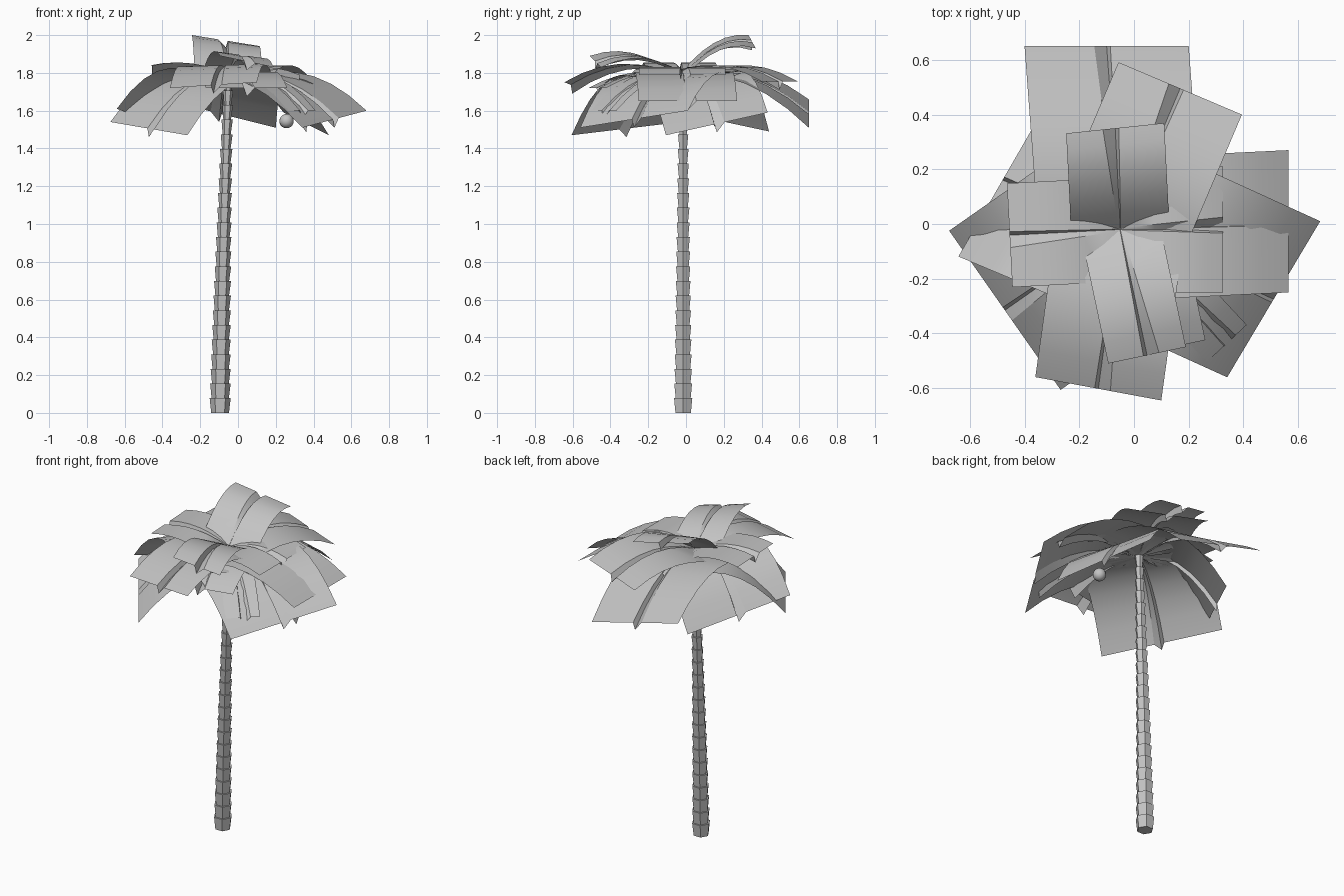
import bpy, bmesh
from math import sin, cos, pi, radians
from mathutils import Vector

old = bpy.data.objects.get("Cube")
if old:
    bpy.data.objects.remove(old)

grey = bpy.data.materials.new("plain_grey")
grey.use_nodes = True
grey.diffuse_color = (0.55, 0.55, 0.55, 1)
grey.node_tree.nodes["Principled BSDF"].inputs["Base Color"].default_value = grey.diffuse_color

CROWN = Vector((-0.05, -0.02, 1.785))


def finish(bm, name, smooth=None):
    mesh = bpy.data.meshes.new(name)
    bm.to_mesh(mesh)
    bm.free()
    mesh.materials.append(grey)
    obj = bpy.data.objects.new(name, mesh)
    bpy.context.collection.objects.link(obj)
    if smooth:
        bpy.ops.object.select_all(action='DESELECT')
        obj.select_set(True)
        bpy.context.view_layer.objects.active = obj
        bpy.ops.object.shade_smooth_by_angle(angle=radians(smooth))
    return obj


# Trunk: a leaning stack of six-sided cups that flare upward
def trunk(segments=23, sides=6):
    bm = bmesh.new()
    rings = []
    for i in range(segments):
        for step, inset in ((0, 0.010), (1, 0)):
            t = (i + step) / segments
            r = 0.057 - 0.031 * t - inset
            x = -0.095 + 0.045 * t ** 1.3
            rings.append([bm.verts.new((x + r * cos(2 * pi * k / sides),
                                        -0.015 + r * sin(2 * pi * k / sides),
                                        CROWN.z * t)) for k in range(sides)])
    for a, b in zip(rings, rings[1:]):
        for k in range(sides):
            n = (k + 1) % sides
            bm.faces.new((a[k], a[n], b[n], b[k]))
    bm.faces.new(rings[0][::-1])
    bm.faces.new(rings[-1])
    return finish(bm, "trunk")


# Frond: a broad arched card with a folded groove that widens toward the tip
def frond(name, angle, length, half, z_mid, z_tip, roll=0.0, drift=0.0, rows=6):
    bm = bmesh.new()
    a = radians(angle)
    out, side = Vector((cos(a), sin(a), 0)), Vector((sin(a), -cos(a), 0))
    grid = []
    for i in range(rows + 1):
        t = i / rows
        # parabola through crown, middle and tip heights
        z = (CROWN.z * (1 - t) * (1 - 2 * t) + z_mid * 4 * t * (1 - t)
             + z_tip * t * (2 * t - 1))
        groove = 0.005 + 0.04 * t
        section = ((-half, 0), (-groove, 0), (0, -0.045 * t),
                   (groove * 0.3, 0), (half, 0))
        row = []
        for s, dz in section:
            p = CROWN + out * length * t + side * (s + drift * t)
            p.z = z + dz + roll * t * s / half
            row.append(bm.verts.new(p))
        grid.append(row)
    for r0, r1 in zip(grid, grid[1:]):
        for k in range(len(r0) - 1):
            bm.faces.new((r0[k], r0[k + 1], r1[k + 1], r1[k]))
    bmesh.ops.recalc_face_normals(bm, faces=bm.faces)
    if sum(f.normal.z for f in bm.faces) < 0:
        bmesh.ops.reverse_faces(bm, faces=bm.faces)
    return finish(bm, name, 25)


trunk()

# name, heading, length, half width, middle height, tip height, sideways tilt, sideways drift
fronds = [
    ("back_frond", 90, 0.67, 0.30, 1.78, 1.585, -0.075, -0.05),
    ("back_left_frond", 67, 0.56, 0.245, 1.84, 1.755, 0.0, 0.0),
    ("top_frond", 96, 0.37, 0.18, 1.94, 1.965, -0.035, 0.02),
    ("short_right_frond", 183, 0.405, 0.19, 1.85, 1.84, 0.0, 0.0),
    ("top_front_frond", -78, 0.47, 0.145, 1.89, 1.86, 0.03, 0.0),
    ("front_frond", -100.5, 0.587, 0.234, 1.84, 1.735, -0.015, -0.027),
    ("under_front_frond", -78, 0.46, 0.22, 1.80, 1.72, 0.0, 0.0),
    ("left_frond", 0, 0.615, 0.26, 1.79, 1.65, 0.0, -0.03),
    ("short_left_frond", 0, 0.375, 0.23, 1.83, 1.79, 0.0, 0.0),
    ("low_left_frond", 24, 0.45, 0.295, 1.76, 1.53, -0.06, 0.0),
    ("front_left_frond", -30.8, 0.612, 0.332, 1.76, 1.555, -0.045, -0.068),
    ("inner_front_left_frond", -47, 0.57, 0.10, 1.77, 1.60, 0.0, 0.0),
    ("back_right_frond", 150, 0.463, 0.3225, 1.78, 1.55, -0.06, -0.059),
    ("front_right_frond", 215, 0.515, 0.355, 1.74, 1.505, 0.035, 0.0),
]
for spec in fronds:
    frond(*spec)

# Single round fruit hanging under the crown
bm = bmesh.new()
bmesh.ops.create_uvsphere(bm, u_segments=16, v_segments=10, radius=0.038)
bmesh.ops.translate(bm, verts=bm.verts, vec=(0.257, 0.0, 1.545))
finish(bm, "fruit", 60)
